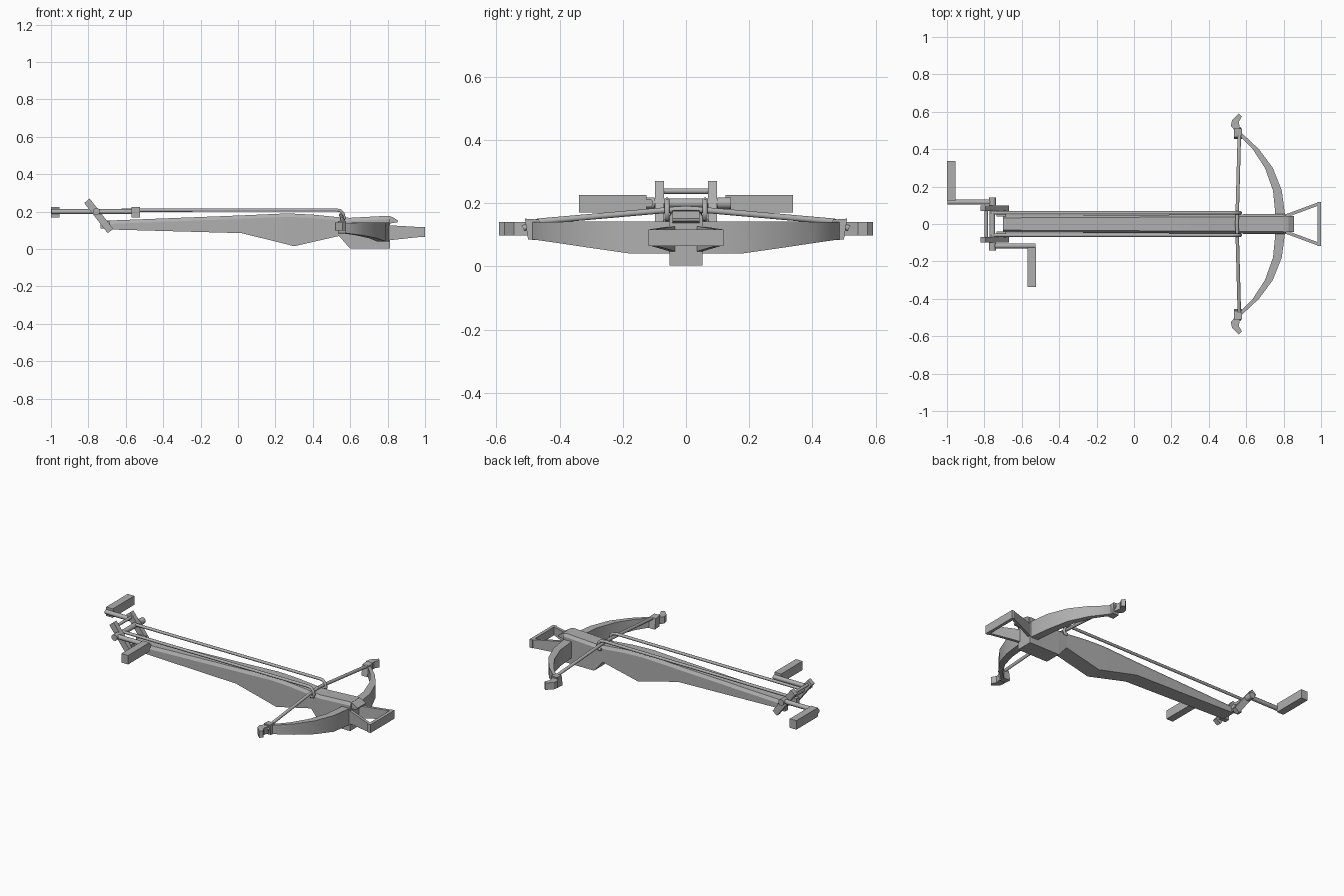
import bpy, bmesh, math
from mathutils import Vector

if "Cube" in bpy.data.objects:
    bpy.data.objects.remove(bpy.data.objects["Cube"])

grey = bpy.data.materials.new("plain grey")
grey.diffuse_color = (0.43, 0.43, 0.43, 1)
grey.use_nodes = True
grey.node_tree.nodes["Principled BSDF"].inputs["Base Color"].default_value = grey.diffuse_color


def finish(name, bm, smooth=False):
    bmesh.ops.recalc_face_normals(bm, faces=bm.faces)
    me = bpy.data.meshes.new(name)
    bm.to_mesh(me)
    bm.free()
    me.materials.append(grey)
    ob = bpy.data.objects.new(name, me)
    bpy.context.collection.objects.link(ob)
    if smooth:
        bpy.ops.object.select_all(action='DESELECT')
        ob.select_set(True)
        bpy.context.view_layer.objects.active = ob
        bpy.ops.object.shade_smooth_by_angle(angle=math.radians(50))
    return ob


def loft(name, rings, smooth=False):
    """Skin a list of equal-length rings and cap both ends."""
    bm = bmesh.new()
    vs = [[bm.verts.new(p) for p in r] for r in rings]
    n = len(vs[0])
    for a, b in zip(vs, vs[1:]):
        for i in range(n):
            j = (i + 1) % n
            bm.faces.new((a[i], a[j], b[j], b[i]))
    bm.faces.new(vs[0])
    bm.faces.new(vs[-1][::-1])
    return finish(name, bm, smooth)


def tube(name, path, r, sides=8):
    pts = [Vector(p) for p in path]
    rings = []
    side = None
    for i, p in enumerate(pts):
        t = (pts[min(i + 1, len(pts) - 1)] - pts[max(i - 1, 0)]).normalized()
        if side is None:
            side = t.cross(Vector((0, 0, 1)))
            if side.length < 0.1:
                side = t.cross(Vector((0, 1, 0)))
        side = (side - t * side.dot(t)).normalized()
        up = side.cross(t)
        rings.append([p + r * (math.cos(a) * side + math.sin(a) * up)
                      for a in (2 * math.pi * (k + 0.5) / sides for k in range(sides))])
    return loft(name, rings, True)


def box(name, lo, hi):
    x0, y0, z0 = lo
    x1, y1, z1 = hi
    return loft(name, [[(x0, y0, z), (x1, y0, z), (x1, y1, z), (x0, y1, z)] for z in (z0, z1)])


def side_plate(name, prof, y0, y1):
    return loft(name, [[(x, y, z) for x, z in prof] for y in (y0, y1)])


# Stock: stations of x, bottom, top, half width, with chamfered top edges
stations = [(-0.70, 0.105, 0.152, 0.045), (0.02, 0.085, 0.180, 0.048), (0.25, 0.028, 0.190, 0.05),
            (0.30, 0.015, 0.189, 0.05), (0.40, 0.038, 0.184, 0.05), (0.54, 0.07, 0.170, 0.05),
            (0.60, 0.002, 0.167, 0.053), (0.80, 0.002, 0.178, 0.053), (0.813, 0.002, 0.176, 0.052)]
loft("stock", [[(x, -w, b), (x, w, b), (x, w, t - 0.018), (x, w - 0.012, t),
                (x, -w + 0.012, t), (x, -w, t - 0.018)] for x, b, t, w in stations])
side_plate("stock_nose", [(0.80, 0.178), (0.825, 0.172), (0.855, 0.152), (0.853, 0.143), (0.80, 0.135)],
           -0.042, 0.042)

# Bow limbs: outer edge, inner edge, bottom and top heights along y
half = [(0.06, 0.806, 0.755, 0.04, 0.142), (0.18, 0.790, 0.743, 0.041, 0.142),
        (0.30, 0.742, 0.700, 0.058, 0.142), (0.40, 0.668, 0.635, 0.073, 0.141),
        (0.49, 0.572, 0.548, 0.086, 0.140)]
bow = [(-y, o, i, b, t) for y, o, i, b, t in reversed(half)] + half
loft("bow", [[(o, y, b), (o, y, t), (i, y, t), (i, y, b)] for y, o, i, b, t in bow], True)

for s, tag in ((1, "back"), (-1, "front")):
    # Recurved limb tip
    tip = [(0.568, 0.485), (0.545, 0.49), (0.518, 0.525), (0.524, 0.555), (0.56, 0.592),
           (0.577, 0.575), (0.560, 0.545), (0.566, 0.515)]
    loft("limb_tip_" + tag, [[(x, s * y, z) for x, y in tip] for z in (0.098, 0.141)])
    # Cord lashing around the limb
    loft("cord_lashing_" + tag, [[(0.535, s * y, z), (0.577, s * y, z), (0.577, s * (y + .01), z + dz),
                                 (0.535, s * (y + .01), z + dz)]
                                for y, z, dz in ((0.455, 0.082, 0.066), (0.50, 0.085, 0.066))])
    # Bowstring half
    tube("bowstring_" + tag, [(0.562, s * 0.515, 0.12), (0.563, s * 0.47, 0.142),
                              (0.552, s * 0.06, 0.178), (0.55, 0, 0.182)], 0.010)
    # Winding rope ending in a hook
    y = s * 0.06
    tube("winding_rope_" + tag, [(-0.765, y, 0.207), (0.525, y, 0.209), (0.548, y, 0.205),
                                 (0.561, y, 0.190), (0.568, y, 0.168), (0.562, y, 0.152),
                                 (0.545, y, 0.150)], 0.009)
    # Slanted windlass plate
    a, b = sorted((s * 0.069, s * 0.098))
    side_plate("windlass_plate_" + tag, [(-0.793, 0.270), (-0.822, 0.246), (-0.697, 0.085),
                                         (-0.667, 0.108)], a, b)
    # Plate foot joined to the stock
    a, b = sorted((s * 0.04, s * 0.072))
    box("plate_foot_" + tag, (-0.735, a, 0.11), (-0.685, b, 0.148))
    # Crank hub, arm and grip
    c = s * 0.117
    tube("crank_hub_" + tag, [(-0.757, s * 0.10, 0.2), (-0.757, s * 0.142, 0.2)], 0.020)
    gx = -0.977 if s > 0 else -0.547
    tube("crank_arm_" + tag, [(-0.745, c, 0.2), (gx + (-0.02 if s > 0 else 0.02), c, 0.2)], 0.014)
    a, b = sorted((s * 0.125, s * 0.338))
    box("crank_grip_" + tag, (gx - 0.023, a, 0.170), (gx + 0.023, b, 0.226))
    # Stirrup leg
    loft("stirrup_leg_" + tag, [[(x, s * (y - .009), z0), (x, s * (y + .009), z0),
                                 (x, s * (y + .009), z1), (x, s * (y - .009), z1)]
                                for x, y, z0, z1 in ((0.79, 0.035, 0.045, 0.128),
                                                     (0.985, 0.107, 0.066, 0.117))])

# Stirrup foot bar
box("stirrup_bar", (0.980, -0.118, 0.065), (1.0, 0.118, 0.117))

# Windlass axle and upper cross rod
tube("windlass_axle", [(-0.757, -0.135, 0.2), (-0.757, 0.135, 0.2)], 0.016)
tube("cross_rod", [(-0.79, -0.075, 0.238), (-0.79, 0.075, 0.238)], 0.009)
